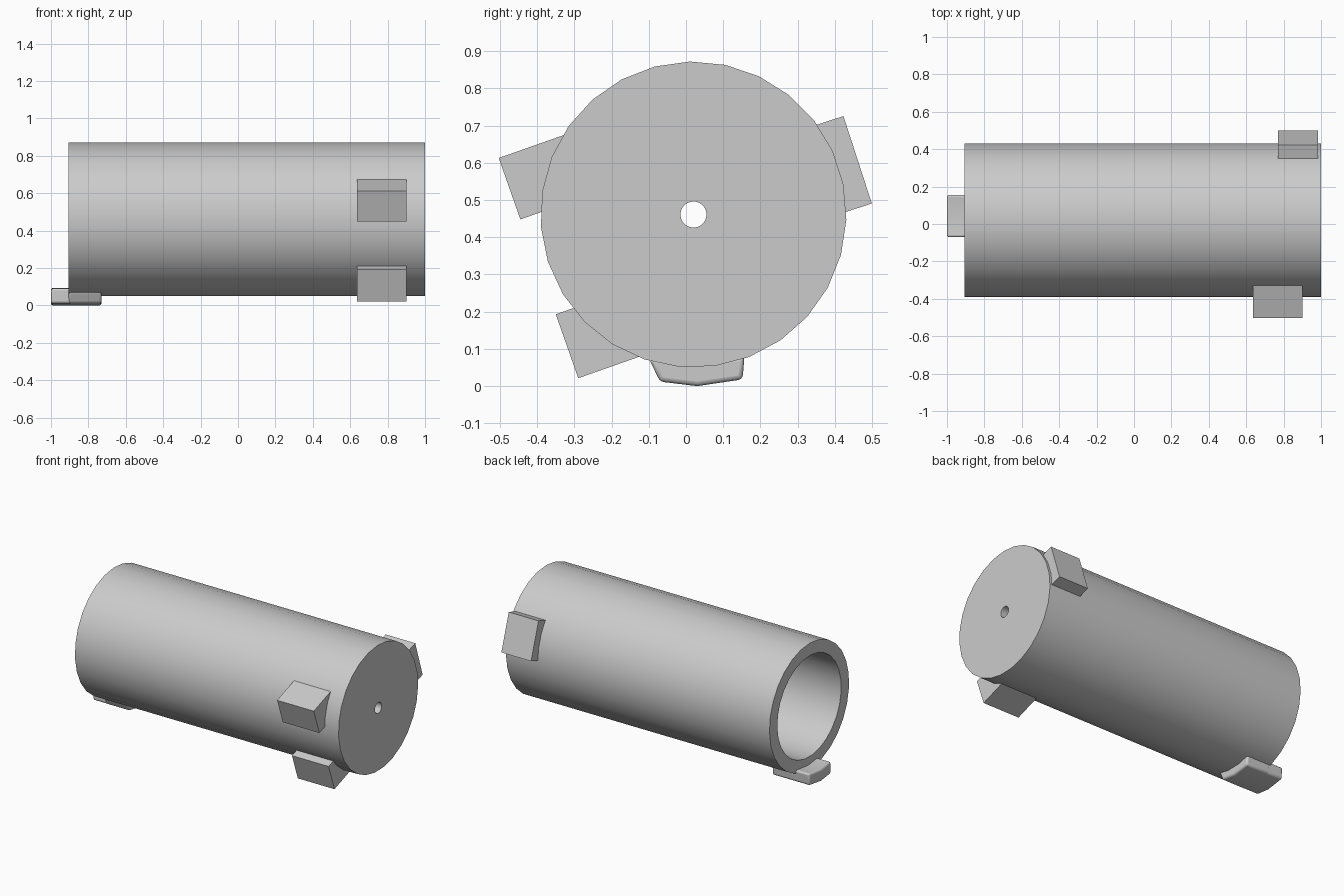
import bpy, bmesh, math

if "Cube" in bpy.data.objects:
    bpy.data.objects.remove(bpy.data.objects["Cube"])

grey = bpy.data.materials.new("plain grey")
grey.use_nodes = True
grey.diffuse_color = (0.6, 0.6, 0.6, 1)
grey.node_tree.nodes["Principled BSDF"].inputs["Base Color"].default_value = (0.6, 0.6, 0.6, 1)

CY, CZ, R, BORE = 0.02, 0.461, 0.411, 0.33   # tube axis and radii
SIDES = 27


def finish(name, bm, smooth=True, bevel=0):
    bmesh.ops.recalc_face_normals(bm, faces=bm.faces)
    mesh = bpy.data.meshes.new(name)
    bm.to_mesh(mesh)
    bm.free()
    mesh.materials.append(grey)
    ob = bpy.data.objects.new(name, mesh)
    bpy.context.collection.objects.link(ob)
    if bevel:
        mod = ob.modifiers.new("rounded edges", "BEVEL")
        mod.width, mod.segments = bevel, 3
        mod.limit_method = "ANGLE"
        mod.angle_limit = math.radians(35)
    if smooth:
        bpy.ops.object.select_all(action="DESELECT")
        ob.select_set(True)
        bpy.context.view_layer.objects.active = ob
        bpy.ops.object.shade_smooth_by_angle(angle=math.radians(30))
    return ob


def prism(name, outline, x0, x1, smooth=False, bevel=0):
    """Extrude a (y, z) outline along x."""
    bm = bmesh.new()
    face = bm.faces.new([bm.verts.new((x0, y, z)) for y, z in outline])
    new = bmesh.ops.extrude_face_region(bm, geom=[face])["geom"]
    verts = [v for v in new if isinstance(v, bmesh.types.BMVert)]
    bmesh.ops.translate(bm, verts=verts, vec=(x1 - x0, 0, 0))
    return finish(name, bm, smooth, bevel)


# Hollow tube with a closed, drilled end: (x, radius) section turned about x
section = [(-0.905, R), (1, R), (1, 0.035), (0.92, 0.035), (0.92, BORE), (-0.905, BORE)]
bm = bmesh.new()
rings = []
for i in range(SIDES):
    a = math.radians(-2) + math.tau * i / SIDES
    rings.append([bm.verts.new((x, CY + r * math.cos(a), CZ + r * math.sin(a))) for x, r in section])
for i in range(SIDES):
    p, q = rings[i], rings[(i + 1) % SIDES]
    for j in range(len(section)):
        k = (j + 1) % len(section)
        bm.faces.new((p[j], p[k], q[k], q[j]))
finish("tube", bm)


def side_block(name, angle, t0, t1, reach, x0, x1):
    """Block on the tube wall, its inner side hollowed to fit the tube."""
    a = math.radians(angle)
    r = R - 0.012
    pts = [(reach, t0), (reach, t1)]
    for i in range(9):
        t = t1 + (t0 - t1) * i / 8
        pts.append((math.sqrt(r * r - t * t), t))
    outline = [(CY + n * math.cos(a) - t * math.sin(a),
                CZ + n * math.sin(a) + t * math.cos(a)) for n, t in pts]
    prism(name, outline, x0, x1)


# Three mounting blocks near the closed end
side_block("upper_front_block", 199.4, -0.317, -0.142, 0.443, 0.635, 0.9)
side_block("lower_front_block", 199.4, 0.13, 0.312, 0.438, 0.635, 0.9)
side_block("back_block", 18, -0.12, 0.127, 0.465, 0.77, 0.985)

# Rounded catch under the open end: foot below the wall, lip past the rim
bottom = [(-0.07, 0.012), (0.03, 0), (0.152, 0.018)]
prism("catch_foot", [(-0.1, 0.075)] + bottom + [(0.157, 0.08), (0.03, 0.065)],
      -0.905, -0.73, True, 0.012)
prism("catch_lip", [(-0.07, 0.092)] + bottom + [(0.157, 0.095), (0.03, 0.08)],
      -1, -0.82, True, 0.012)
